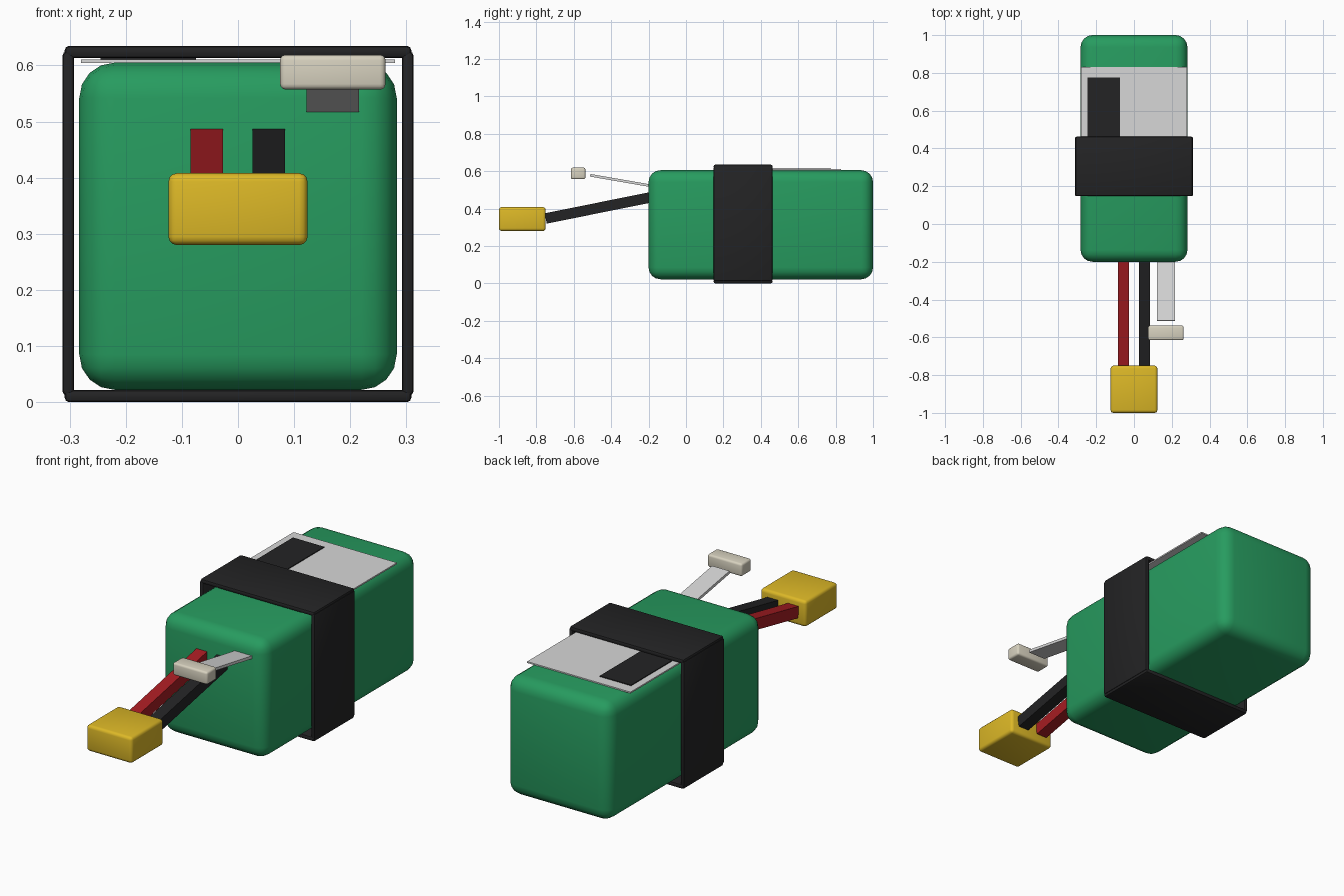
import bpy
from math import radians, atan2, hypot
from mathutils import Vector

cube = bpy.data.objects.get("Cube")
if cube:
    bpy.data.objects.remove(cube, do_unlink=True)


def material(name, rgb, rough=0.5):
    m = bpy.data.materials.new(name)
    m.use_nodes = True
    m.diffuse_color = (*rgb, 1)
    shader = m.node_tree.nodes["Principled BSDF"]
    shader.inputs["Base Color"].default_value = (*rgb, 1)
    shader.inputs["Roughness"].default_value = rough
    return m


green = material("green wrap", (0.02, 0.33, 0.115))
black = material("black", (0.017, 0.017, 0.018))
red = material("red", (0.38, 0.012, 0.016))
yellow = material("yellow", (0.72, 0.48, 0.02))
cream = material("cream", (0.68, 0.64, 0.52))
silver = material("pale grey", (0.68, 0.68, 0.68))


def box(name, lo, hi, mat, bevel=0, segments=2, tilt=0):
    """Box between two corners, tilted about x, with optional rounded edges."""
    lo, hi = Vector(lo), Vector(hi)
    bpy.ops.mesh.primitive_cube_add(size=1, location=(lo + hi) / 2)
    ob = bpy.context.object
    ob.name = name
    ob.scale = hi - lo
    bpy.ops.object.transform_apply(location=False, rotation=False, scale=True)
    ob.rotation_euler.x = tilt
    ob.data.materials.append(mat)
    if bevel:
        mod = ob.modifiers.new("rounding", 'BEVEL')
        mod.width = bevel
        mod.segments = segments
        bpy.ops.object.modifier_apply(modifier=mod.name)
        bpy.ops.object.shade_smooth_by_angle(angle=radians(35))
    return ob


def lead(name, x, width, thick, start, end, mat):
    """Straight strip running between two (y, z) points."""
    dy, dz = end[0] - start[0], end[1] - start[1]
    cy, cz = (start[0] + end[0]) / 2, (start[1] + end[1]) / 2
    half = hypot(dy, dz) / 2
    box(name, (x - width / 2, cy - half, cz - thick / 2),
        (x + width / 2, cy + half, cz + thick / 2), mat, tilt=atan2(dz, dy))


# Battery body
box("battery_body", (-0.283, -0.2, 0.022), (0.283, 1.0, 0.605), green, 0.063, 4)

# Strap: a loose frame of four slabs around the body
Y0, Y1 = 0.148, 0.462
box("strap_top", (-0.309, Y0, 0.613), (0.309, Y1, 0.635), black, 0.008)
box("strap_bottom", (-0.309, Y0, 0), (0.309, Y1, 0.022), black, 0.008)
for side, s in (("left", 1), ("right", -1)):
    xs = sorted((s * 0.292, s * 0.313))
    box("strap_" + side, (xs[0], Y0, 0.012), (xs[1], Y1, 0.625), black, 0.008)

# Label with its dark printed block
box("label", (-0.28, 0.23, 0.604), (0.28, 0.83, 0.611), silver)
box("label_block", (-0.245, 0.4, 0.611), (-0.075, 0.775, 0.615), black)

# Power leads and their plug
for name, x, mat in (("red_wire", -0.056, red), ("black_wire", 0.055, black)):
    lead(name, x, 0.058, 0.056, (-0.75, 0.347), (-0.12, 0.474), mat)
box("power_plug", (-0.124, -1.0, 0.28), (0.124, -0.75, 0.408), yellow, 0.015, 3)

# Balance lead and its plug
lead("balance_lead", 0.169, 0.094, 0.014, (-0.512, 0.578), (-0.12, 0.51), silver)
box("balance_plug", (0.075, -0.615, 0.557), (0.263, -0.538, 0.619), cream, 0.01, 3)
